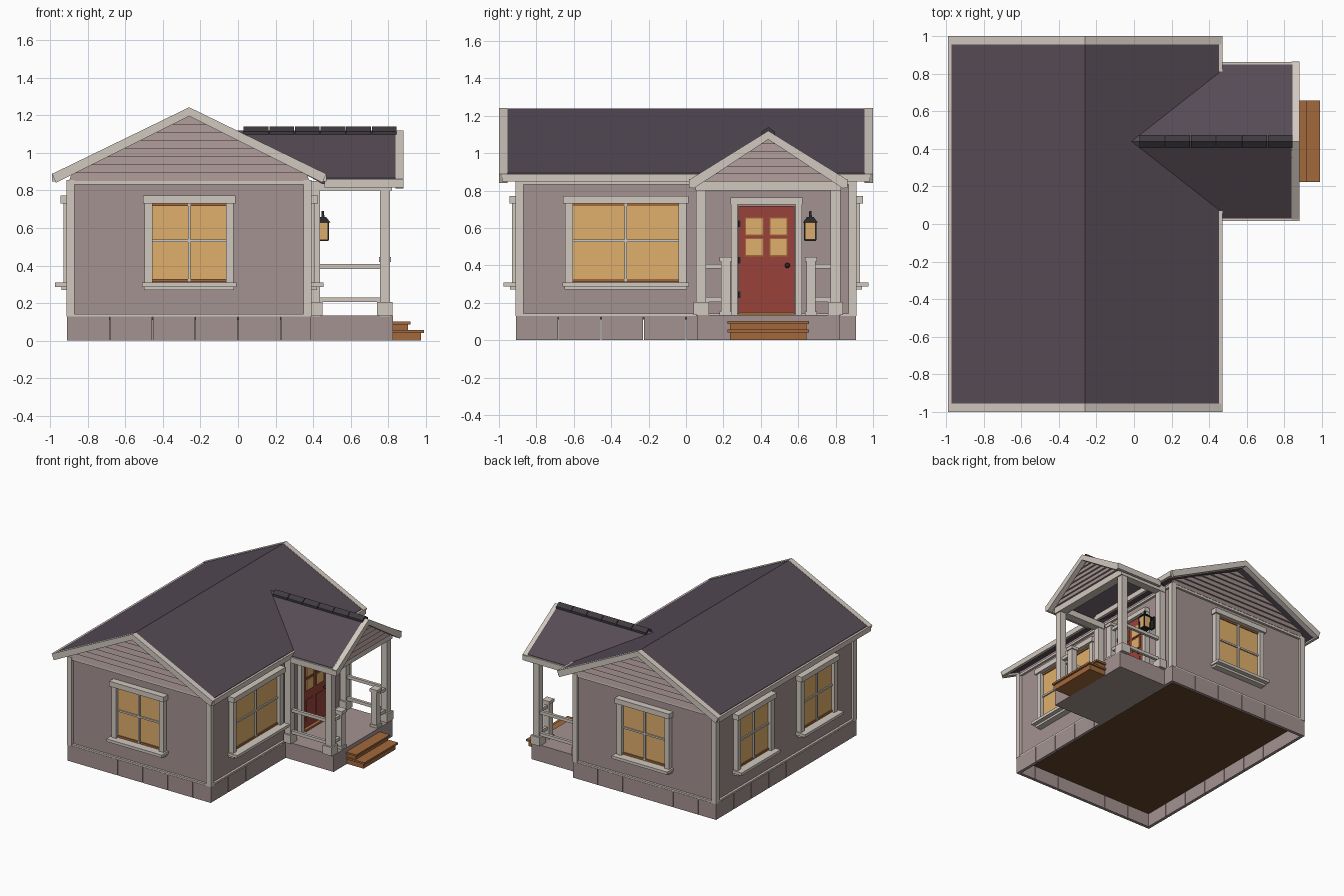
import bpy, bmesh
from math import pi
from mathutils import Matrix, Vector

if "Cube" in bpy.data.objects:
    bpy.data.objects.remove(bpy.data.objects["Cube"])

def mat(name, r, g, b):
    m = bpy.data.materials.new(name)
    m.diffuse_color = (r, g, b, 1)
    m.use_nodes = True
    m.node_tree.nodes["Principled BSDF"].inputs["Base Color"].default_value = m.diffuse_color
    return m

WALL = mat("mauve_wall", .37, .29, .28)
TRIM = mat("cream_trim", .64, .58, .52)
ROOF = mat("roof", .092, .07, .09)
CAPS = mat("ridge_caps", .05, .042, .05)
GLASS = mat("warm_glass", .74, .43, .15)
WOOD = mat("wood", .36, .14, .045)
FLOOR = mat("dark_wood", .13, .055, .022)
DOOR = mat("red_door", .32, .055, .042)
IRON = mat("iron", .02, .02, .025)
ID = Matrix.Identity(4)

def loft(name, a, b, m, M=ID):
    """Closed solid between two matching loops."""
    bm = bmesh.new()
    va = [bm.verts.new(M @ Vector(p)) for p in a]
    vb = [bm.verts.new(M @ Vector(p)) for p in b]
    n = len(va)
    bm.faces.new(va)
    bm.faces.new(vb)
    for i in range(n):
        j = (i + 1) % n
        bm.faces.new((va[i], va[j], vb[j], vb[i]))
    bmesh.ops.recalc_face_normals(bm, faces=bm.faces)
    me = bpy.data.meshes.new(name)
    bm.to_mesh(me)
    bm.free()
    me.materials.append(m)
    ob = bpy.data.objects.new(name, me)
    bpy.context.collection.objects.link(ob)
    return ob

def rect(x0, x1, y0, y1, z):
    return [(x0, y0, z), (x1, y0, z), (x1, y1, z), (x0, y1, z)]

def box(name, x0, x1, y0, y1, z0, z1, m, M=ID):
    return loft(name, rect(x0, x1, y0, y1, z0), rect(x0, x1, y0, y1, z1), m, M)

def frame(x, y, quarter):
    """Wall frame: local x along the wall, local -y outward."""
    return Matrix.Translation((x, y, 0)) @ Matrix.Rotation(quarter * pi / 2, 4, 'Z')

def prism(name, pts, y0, y1, m, M=ID):
    return loft(name, [(u, y0, z) for u, z in pts], [(u, y1, z) for u, z in pts], m, M)

def chevron(w, top, slope, t, inset=0):
    e = top - slope * w
    return [(-w, e), (0, top), (w, e), (w - inset, e - t), (0, top - t), (-w + inset, e - t)]

def clapboards(name, M, z0, apex, slope, wmax, n):
    h = (apex - z0) / n
    for i in range(n):
        za, zb = z0 + i * h, z0 + (i + 1) * h
        wa, wb = [min(wmax, (apex - z) / slope + .004) for z in (za, zb)]
        loft(name, rect(-wa, wa, -.02, .005, za), rect(-wb, wb, -.007, .005, zb), WALL, M)

def window(name, M, w):
    h = w / 2
    box(name + "_glass", -h, h, -.012, .01, .315, .73, GLASS, M)
    for z in (.312, .717):
        box(name + "_sash", -h, h, -.02, .01, z, z + .016, WOOD, M)
    box(name + "_muntin", -.007, .007, -.024, 0, .315, .73, TRIM, M)
    box(name + "_muntin", -h, h, -.022, 0, .525, .539, TRIM, M)
    for s in (-1, 1):
        a, b = sorted((s * h, s * (h + .042)))
        box(name + "_jamb", a, b, -.04, 0, .305, .735, TRIM, M)
    box(name + "_header", -h - .052, h + .052, -.055, 0, .73, .772, TRIM, M)
    box(name + "_sill", -h - .056, h + .056, -.085, 0, .287, .31, TRIM, M)
    box(name + "_apron", -h - .045, h + .045, -.05, 0, .27, .287, TRIM, M)

CX = -.26
MID = frame(CX, 0, 0)
S = .486

# Foundation panels, floor and porch base
for M, h in ((frame(CX, -.91, 0), .65), (frame(.39, 0, 1), .91),
             (frame(CX, .91, 2), .65), (frame(-.91, 0, 3), .91)):
    u = -h
    while u < h - .01:
        e = min(u + .2275, h)
        box("foundation_panel", u + .002, e - .002, 0, .025, 0, .13, WALL, M)
        u = e
box("floor", -.885, .365, -.885, .885, .11, .13, FLOOR)
box("porch_base", .38, .825, .06, .82, 0, .135, WALL)

# Walls, trim bands and corner boards
prism("walls", [(-.63, .13), (.63, .13), (.63, .88), (0, 1.19), (-.63, .88)], -.89, .89, WALL, MID)
for n, z in (("base_trim", .125), ("frieze_trim", .832)):
    box(n, -.908, .388, -.908, .908, z, z + .018, TRIM)
for x in (-.912, .35):
    for y in (-.912, .87):
        box("corner_board", x, x + .042, y, y + .042, .13, .855, TRIM)
for M in (frame(CX, -.89, 0), frame(CX, .89, 2)):
    clapboards("gable_siding", M, .85, 1.195, S, .64, 8)

# Main roof with barge boards and fascias
prism("main_roof", chevron(.712, 1.24, S, .035), -.957, .957, ROOF, MID)
for y in (-1, .955):
    prism("barge_board", chevron(.73, 1.243, S, .047, .02), y, y + .045, TRIM, MID)
for s in (-1, 1):
    a, b = sorted((s * .708, s * .73))
    box("eave_fascia", a, b, -.985, .985, .848, .89, TRIM, MID)

# Windows
window("front_window", frame(CX, -.89, 0), .39)
window("back_window", frame(CX, .89, 2), .39)
window("right_window", frame(.37, -.322, 1), .565)
for y in (.42, -.40):
    window("left_window", frame(-.89, y, 3), .39)

# Door
D = frame(.37, .43, 1)
box("door", -.15, .15, -.022, 0, .15, .718, DOOR, D)
box("threshold", -.15, .15, -.05, 0, .135, .15, WOOD, D)
for s in (-1, 1):
    a, b = sorted((s * .155, s * .19))
    box("door_jamb", a, b, -.04, 0, .135, .725, TRIM, D)
    a, b = sorted((s * .022, s * .108))
    for z in (.455, .565):
        box("door_pane_frame", a - .006, b + .006, -.028, 0, z - .006, z + .091, WOOD, D)
        box("door_pane", a, b, -.031, 0, z, z + .085, GLASS, D)
    box("door_panel", a, b, -.027, 0, .2, .375, DOOR, D)
box("door_header", -.192, .192, -.042, 0, .725, .762, TRIM, D)
for z in (.225, .41, .605):
    box("hinge", -.152, -.138, -.03, 0, z, z + .035, IRON, D)
bpy.ops.mesh.primitive_uv_sphere_add(segments=12, ring_count=8, radius=.014, location=(.412, .542, .40))
knob = bpy.context.object
knob.name = "door_knob"
knob.data.materials.append(IRON)
bpy.ops.object.shade_smooth_by_angle()

# Wall lantern
L = frame(.452, .665, 1)
def sq(r, z):
    return rect(-r, r, -r, r, z)
box("lantern_plate", -.02, .02, .07, .085, .56, .66, IRON, L)
box("lantern_arm", -.007, .007, 0, .08, .635, .65, IRON, L)
loft("lantern_glass", sq(.026, .54), sq(.03, .63), GLASS, L)
loft("lantern_foot", sq(.031, .53), sq(.031, .54), IRON, L)
loft("lantern_cap", sq(.04, .63), sq(.016, .66), IRON, L)
loft("lantern_finial", sq(.008, .66), sq(.006, .69), IRON, L)
for sx in (-1, 1):
    for sy in (-1, 1):
        x, y = sx * .029, sy * .029
        box("lantern_bar", x - .004, x + .004, y - .004, y + .004, .535, .635, IRON, L)

# Porch: mirrored posts, rails, beams and roof slopes about y = 0.44
P = frame(0, .44, 1)   # local x = y - 0.44, local -y = world x
PS = .62
for s in (-1, 1):
    def pbox(name, x0, x1, o0, o1, z0, z1, m=TRIM):
        a, b = sorted((.44 + s * o0, .44 + s * o1))
        box(name, x0, x1, a, b, z0, z1, m)
    pbox("porch_post", .757, .81, .332, .386, .13, .82)
    pbox("post_base", .74, .822, .318, .4, .135, .205)
    pbox("wall_post", .385, .437, .332, .386, .13, .82)
    pbox("wall_post_base", .385, .45, .318, .4, .135, .205)
    pbox("newel_post", .757, .808, .203, .253, .135, .43)
    pbox("newel_base", .75, .815, .196, .26, .135, .155)
    pbox("newel_cap", .75, .816, .195, .261, .42, .445)
    for z in (.205, .383):
        pbox("side_rail", .437, .757, .347, .37, z, z + .025)
        pbox("front_rail", .772, .795, .253, .332, z, z + .025)
    pbox("side_beam", .385, .82, .325, .39, .80, .85)
    pbox("porch_fascia", .46, .88, .402, .424, .815, .862)
    e = (.44 + s * .41, 1.12 - PS * .41)
    top = [(-.02, .44, 1.12), (.845, .44, 1.12), (.845, *e), (.45, *e)]
    loft("porch_roof", top, [(x, y, z - .03) for x, y, z in top], ROOF)
box("front_beam", .75, .82, .05, .83, .80, .85, TRIM)
prism("porch_gable", [(-.38, .85), (.38, .85), (0, 1.088)], -.815, -.79, WALL, P)
clapboards("porch_siding", frame(.815, .44, 1), .85, 1.088, PS, .38, 6)
prism("porch_barge_board", chevron(.425, 1.12, PS, .046, .025), -.88, -.838, TRIM, P)

# Porch ridge caps
for i in range(6):
    x = .03 + i * .1365
    prism("ridge_cap", chevron(.035, 1.14, .72, .02), -x - .132, -x, CAPS, P)

# Steps
box("lower_step", .82, .975, .235, .645, 0, .042, WOOD)
box("lower_tread", .82, .99, .223, .658, .042, .057, WOOD)
box("upper_step", .82, .905, .235, .645, .057, .087, WOOD)
box("upper_tread", .82, .918, .223, .658, .087, .102, WOOD)
